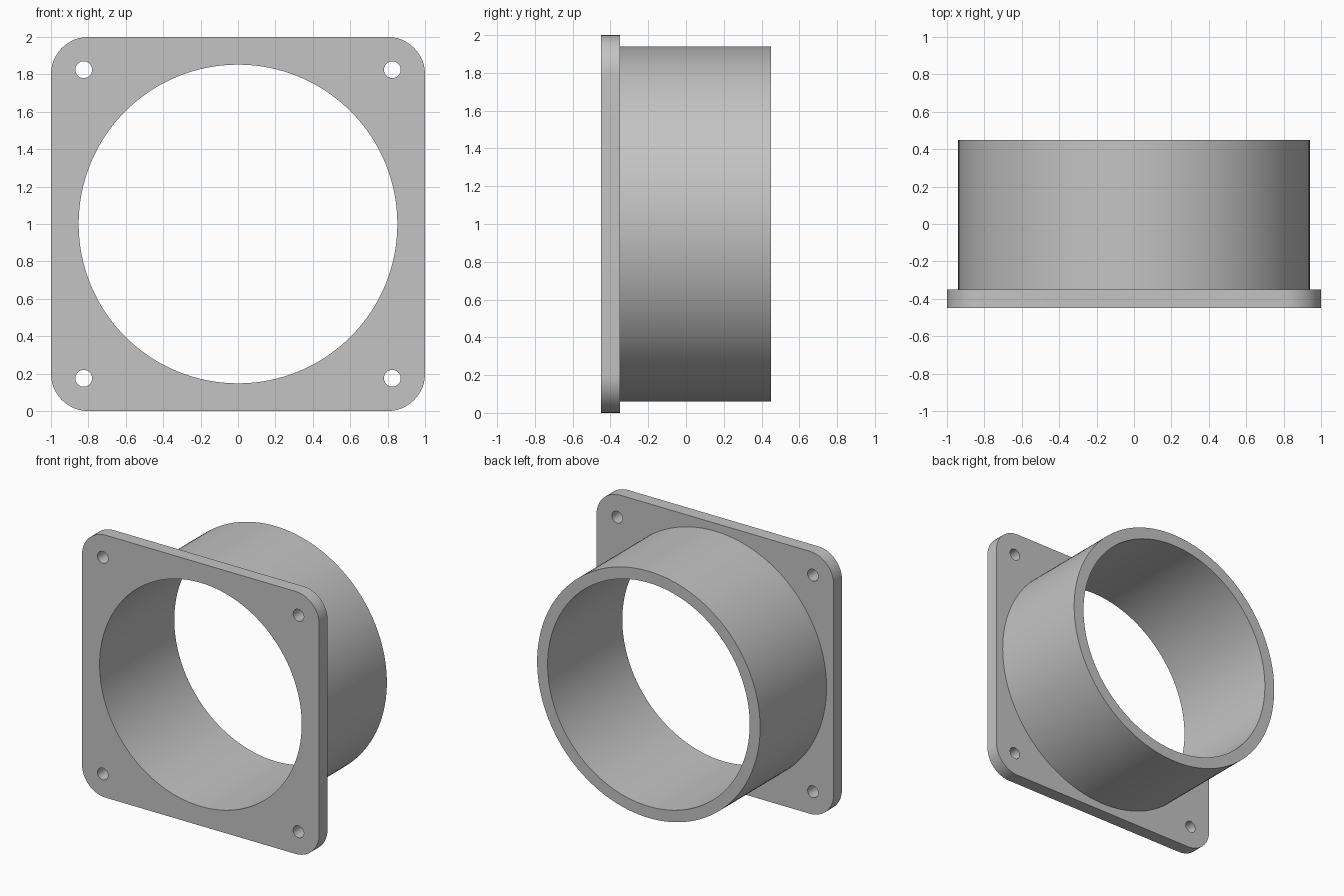
import bpy, bmesh
from math import sin, cos, pi

if "Cube" in bpy.data.objects:
    bpy.data.objects.remove(bpy.data.objects["Cube"], do_unlink=True)

# Main dimensions
HALF = 1.0
CORNER = 0.2
BORE, TUBE = 0.852, 0.94
HOLE, HOLE_POS = 0.045, 0.825
FRONT, BACK, END = -0.45, -0.35, 0.45
CENTRE_Z = 1.0

grey = bpy.data.materials.new("light grey")
grey.use_nodes = True
colour = (0.55, 0.55, 0.55, 1)
grey.diffuse_color = colour
grey.node_tree.nodes["Principled BSDF"].inputs["Base Color"].default_value = colour


def circle(radius, count, cx=0, cz=0):
    return [(cx + radius * cos(2 * pi * i / count), cz + radius * sin(2 * pi * i / count))
            for i in range(count)]


def rounded_square(half, radius, steps=12):
    inner = half - radius
    points = []
    for k, (sx, sz) in enumerate([(1, 1), (-1, 1), (-1, -1), (1, -1)]):
        for i in range(steps + 1):
            a = (k + i / steps) * pi / 2
            points.append((sx * inner + radius * cos(a), sz * inner + radius * sin(a)))
    return points


bm = bmesh.new()


def loop(points, y):
    verts = [bm.verts.new((x, y, CENTRE_Z + z)) for x, z in points]
    edges = [bm.edges.new((v, verts[i - 1])) for i, v in enumerate(verts)]
    return verts, edges


def wall(a, b):
    for i in range(len(a[0])):
        bm.faces.new((a[0][i - 1], a[0][i], b[0][i], b[0][i - 1]))


def fill(loops, direction):
    edges = [e for l in loops for e in l[1]]
    bmesh.ops.triangle_fill(bm, use_beauty=True, edges=edges, normal=(0, direction, 0))


# Flange plate: rounded outline and four screw holes
outlines = [rounded_square(HALF, CORNER)]
outlines += [circle(HOLE, 32, sx * HOLE_POS, sz * HOLE_POS) for sx in (-1, 1) for sz in (-1, 1)]
front_loops = [loop(o, FRONT) for o in outlines]
back_loops = [loop(o, BACK) for o in outlines]
for a, b in zip(front_loops, back_loops):
    wall(a, b)

# Round tube: bore through the plate, end rim and outer wall
bore_front = loop(circle(BORE, 128), FRONT)
bore_end = loop(circle(BORE, 128), END)
tube_end = loop(circle(TUBE, 128), END)
tube_base = loop(circle(TUBE, 128), BACK)
wall(bore_front, bore_end)
wall(bore_end, tube_end)
wall(tube_end, tube_base)

# Plate faces
fill(front_loops + [bore_front], -1)
fill(back_loops + [tube_base], 1)
bmesh.ops.recalc_face_normals(bm, faces=bm.faces[:])

mesh = bpy.data.meshes.new("flanged_tube")
bm.to_mesh(mesh)
bm.free()
mesh.materials.append(grey)
collar = bpy.data.objects.new("flanged_tube", mesh)
bpy.context.collection.objects.link(collar)

# Smooth round walls, crisp rims
bpy.ops.object.select_all(action="DESELECT")
collar.select_set(True)
bpy.context.view_layer.objects.active = collar
bpy.ops.object.shade_smooth_by_angle(angle=pi / 6)
